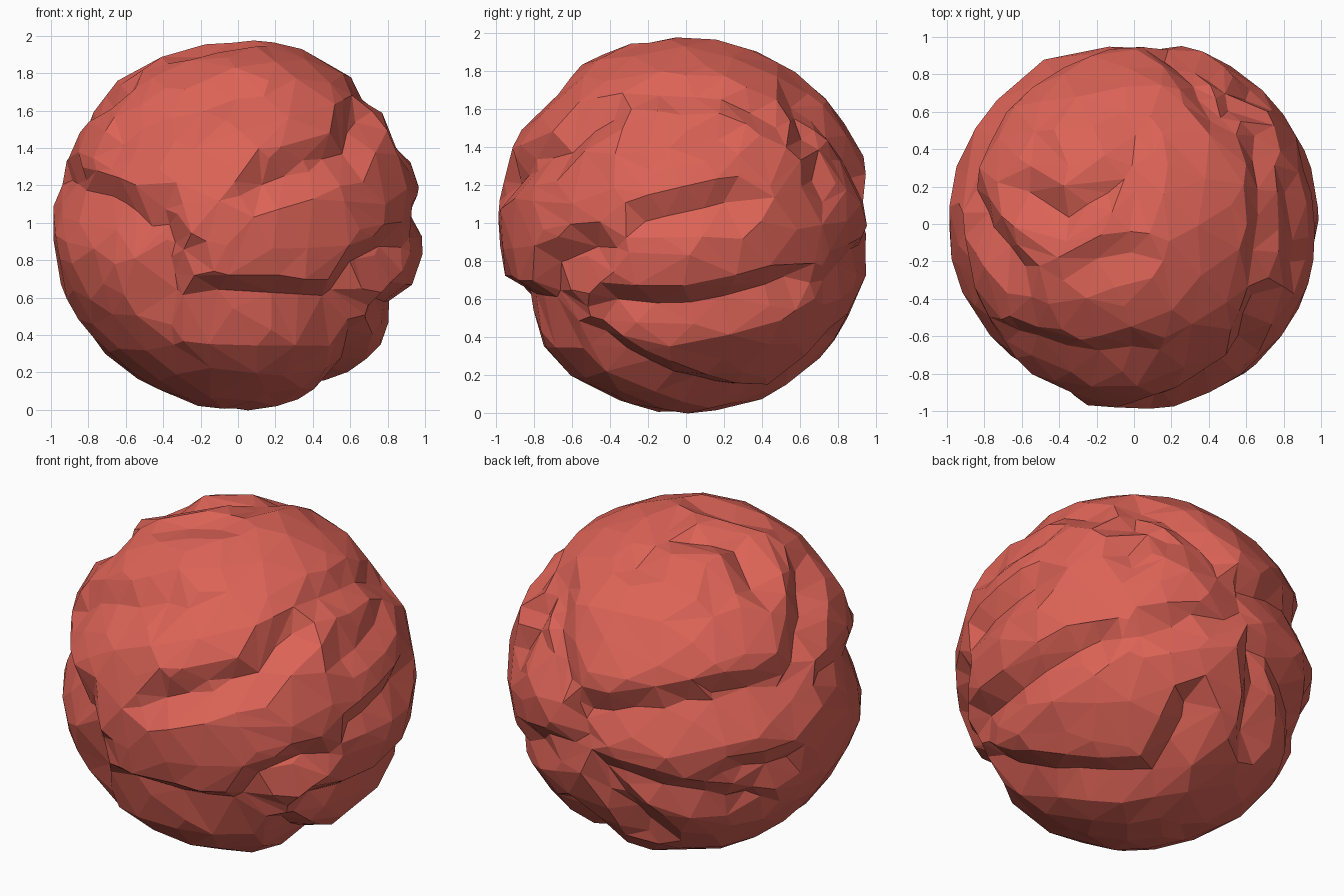
import bpy, bmesh, math
from mathutils import Vector, noise
from mathutils.geometry import intersect_point_line

if "Cube" in bpy.data.objects:
    bpy.data.objects.remove(bpy.data.objects["Cube"])

# Sides of the ball: azimuth and elevation in degrees
FRONT, LEFT, RIGHT, TOP = (-90, 0), (0, 0), (180, 0), (-90, 90)
BACK_HIGH, BACK_LOW = (125, 25), (55, -25)


def on_ball(side, u, v):
    """Point of the unit ball at offset u (right), v (up) on one side."""
    azimuth, elevation = (math.radians(angle) for angle in side)
    right = Vector((-math.sin(azimuth), math.cos(azimuth), 0))
    level = Vector((math.cos(azimuth), math.sin(azimuth), 0))
    out = level * math.cos(elevation) + Vector((0, 0, math.sin(elevation)))
    up = out.cross(right)
    return right * u + up * v + out * math.sqrt(max(0, 1 - u * u - v * v))


ledges = []


def ledge(side, depth, gentle, *path):
    """Add a step: a steep face left of the path, a gentle slope right of it."""
    ledges.append((depth, gentle, [on_ball(side, *point) for point in path]))


# Step sizes
STEEP = .13
DEEP, MEDIUM, SHALLOW = .1, .08, .055
LONG, SHORT = .3, .18

# Front steps
ledge(FRONT, DEEP, LONG, (-.17, -.38), (.2, -.4), (.54, -.42))
ledge(FRONT, DEEP, SHORT, (.56, -.38), (.66, -.23), (.86, -.12))
ledge(FRONT, DEEP, LONG, (-.92, .24), (-.7, .15), (-.38, -.05), (-.36, -.35))
ledge(FRONT, DEEP, SHORT, (.1, .22), (.6, .4), (.66, .6))
ledge(FRONT, SHALLOW, LONG, (-.62, .5), (-.3, .63), (0, .72))

# Left steps
ledge(LEFT, MEDIUM, SHORT, (-.22, .02), (.25, .13))
ledge(LEFT, DEEP, SHORT, (-.4, -.43), (-.1, -.46), (.2, -.42), (.58, -.3))
ledge(LEFT, SHALLOW, SHORT, (.18, .48), (-.2, .4))
ledge(LEFT, MEDIUM, SHORT, (.72, .2), (.6, .65))

# Right step
ledge(RIGHT, MEDIUM, SHORT, (0, .25), (.35, .24))

# Top steps
ledge(TOP, MEDIUM, SHORT, (-.6, .18), (-.38, .05), (-.15, .2))
ledge(TOP, SHALLOW, SHORT, (0, .5), (0, .1))
ledge(TOP, SHALLOW, SHORT, (-.25, -.2), (-.03, -.16))
ledge(TOP, SHALLOW, SHORT, (.66, -.2), (.7, .1), (.66, .45))

# Back steps
ledge(BACK_HIGH, DEEP, LONG, (-.58, -.22), (-.15, -.2), (.2, -.13), (.55, -.05))
ledge(BACK_HIGH, MEDIUM, SHORT, (-.9, -.38), (-.7, -.42), (-.45, -.28))
ledge(BACK_HIGH, MEDIUM, SHORT, (-.38, -.58), (0, -.7), (.4, -.72))
ledge(BACK_HIGH, MEDIUM, SHORT, (.32, -.56), (.6, -.52))
ledge(BACK_HIGH, MEDIUM, SHORT, (-.7, -.05), (-.72, .45))
ledge(BACK_HIGH, MEDIUM, SHORT, (.6, 0), (.65, .6))

# Back steps on the underside
ledge(BACK_LOW, MEDIUM, SHORT, (.08, -.65), (.25, -.25))
ledge(BACK_LOW, DEEP, SHORT, (.62, -.4), (.62, .12))
ledge(BACK_LOW, MEDIUM, SHORT, (-.8, -.55), (-.35, -.65), (0, -.65))
ledge(BACK_LOW, SHALLOW, SHORT, (-.1, .8), (.42, .55))


def groove(point, start, end, gentle):
    """Share of the full depth at a point near one stretch of a ledge."""
    along = intersect_point_line(point, start, end)[1]
    nearest = start.lerp(end, min(1, max(0, along))).normalized()
    uphill = point.dot(start.cross(end)) > 0
    reach = STEEP if uphill else gentle
    return max(0, 1 - (point - nearest).length / reach)


def rock_radius(point):
    """Radius in one direction: gentle lumps less the deepest ledge."""
    lumps = .012 * noise.noise(point * 3) + .015 * noise.noise(point * 7)
    cut = 0
    for depth, gentle, path in ledges:
        for start, end in zip(path, path[1:]):
            cut = max(cut, depth * groove(point, start, end, gentle))
    return .987 + lumps - cut


# Cratered boulder standing on the ground
bm = bmesh.new()
bmesh.ops.create_icosphere(bm, subdivisions=5, radius=1)
for vert in bm.verts:
    direction = vert.co.normalized()
    vert.co = direction * rock_radius(direction)
lowest = min(vert.co.z for vert in bm.verts)
bmesh.ops.translate(bm, verts=bm.verts, vec=(0, 0, -lowest))

mesh = bpy.data.meshes.new("boulder")
bm.to_mesh(mesh)
bm.free()
boulder = bpy.data.objects.new("boulder", mesh)
bpy.context.collection.objects.link(boulder)

# Large irregular flat facets
facets = boulder.modifiers.new("facets", 'DECIMATE')
facets.ratio = .18

# Red rock colour
red = bpy.data.materials.new("coral red")
red.use_nodes = True
red.diffuse_color = (.72, .125, .095, 1)
shader = red.node_tree.nodes["Principled BSDF"]
shader.inputs["Base Color"].default_value = red.diffuse_color
mesh.materials.append(red)
